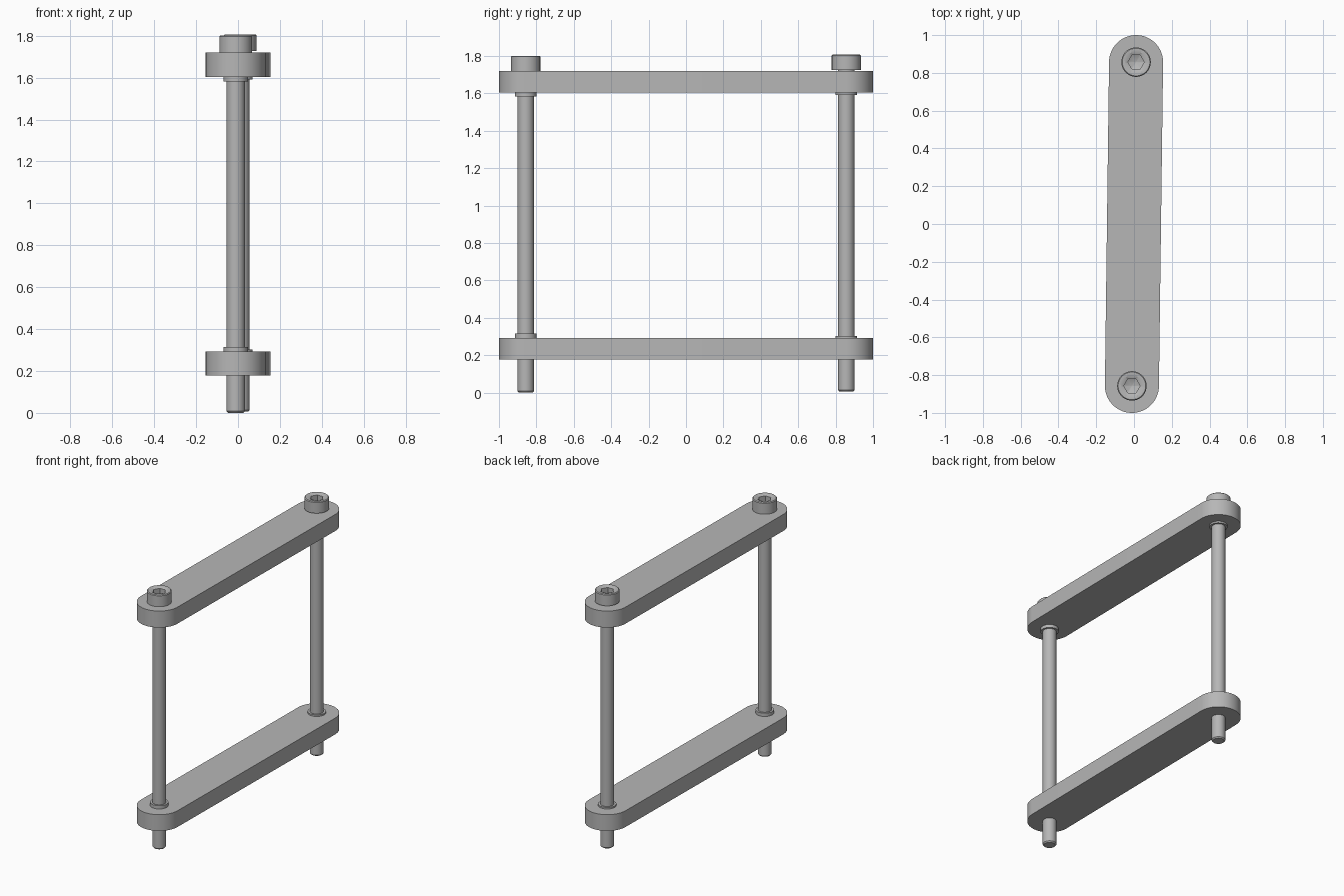
import bpy, bmesh, math

if "Cube" in bpy.data.objects:
    bpy.data.objects.remove(bpy.data.objects["Cube"], do_unlink=True)

# Single steel grey
steel = bpy.data.materials.new("steel_grey")
steel.use_nodes = True
GREY = (0.47, 0.47, 0.47, 1)
steel.diffuse_color = GREY
steel.node_tree.nodes["Principled BSDF"].inputs["Base Color"].default_value = GREY

SEGMENTS = 48
BAR_RADIUS = 0.143
BOLT_X, BOLT_Y = 0.011, 0.857


def finish(name, bm):
    bmesh.ops.recalc_face_normals(bm, faces=bm.faces)
    mesh = bpy.data.meshes.new(name)
    bm.to_mesh(mesh)
    bm.free()
    mesh.materials.append(steel)
    obj = bpy.data.objects.new(name, mesh)
    bpy.context.collection.objects.link(obj)
    bpy.ops.object.select_all(action="DESELECT")
    obj.select_set(True)
    bpy.context.view_layer.objects.active = obj
    bpy.ops.object.shade_smooth_by_angle(angle=math.radians(28))
    return obj


def hex_radius(radius, angle):
    """Distance from the centre to the edge of a hexagon."""
    turn = angle % (math.pi / 3) - math.pi / 6
    return radius * math.cos(math.pi / 6) / math.cos(turn)


def lathe(name, x, y, rings):
    """Loft rings of (radius, height, is_hexagon), closed at both ends."""
    bm = bmesh.new()
    loops = []
    for radius, z, is_hex in rings:
        loop = []
        for i in range(SEGMENTS):
            a = math.tau * i / SEGMENTS
            r = hex_radius(radius, a) if is_hex else radius
            loop.append(bm.verts.new((x + r * math.cos(a), y + r * math.sin(a), z)))
        loops.append(loop)
    for low, high in zip(loops, loops[1:]):
        for i in range(SEGMENTS):
            j = (i + 1) % SEGMENTS
            bm.faces.new((low[i], low[j], high[j], high[i]))
    bm.faces.new(loops[0])
    bm.faces.new(loops[-1])
    return finish(name, bm)


def bar(name, bottom, top):
    """Round-ended flat bar running between the two bolt axes."""
    bm = bmesh.new()
    lean = math.atan2(-BOLT_X, BOLT_Y)
    outline = []
    for end in (1, -1):
        for i in range(33):
            a = lean + math.pi * i / 32 + (0 if end > 0 else math.pi)
            outline.append(bm.verts.new((end * BOLT_X + BAR_RADIUS * math.cos(a),
                                         end * BOLT_Y + BAR_RADIUS * math.sin(a), bottom)))
    base = bm.faces.new(outline)
    extruded = bmesh.ops.extrude_face_region(bm, geom=[base], use_keep_orig=True)
    moved = [v for v in extruded["geom"] if isinstance(v, bmesh.types.BMVert)]
    bmesh.ops.translate(bm, verts=moved, vec=(0, 0, top - bottom))
    return finish(name, bm)


# Two parallel bars
bar("lower_bar", 0.178, 0.292)
bar("upper_bar", 1.604, 1.72)

# Socket-head bolts with retaining collars, the back one raised slightly
for side, sign, lift, low_top, high_bottom in (("front", -1, 0, 0.315, 1.582),
                                               ("back", 1, 0.006, 0.303, 1.592)):
    x, y = sign * BOLT_X, sign * BOLT_Y
    profile = [
        (0.037, 0, False), (0.044, 0.008, False),          # chamfered tip
        (0.044, 1.72, False), (0.078, 1.72, False),        # shank and head underside
        (0.078, 1.796, False), (0.073, 1.801, False),      # head rim
        (0.056, 1.801, False), (0.043, 1.793, True),       # countersink into hexagon
        (0.043, 1.75, True), (0.004, 1.735, False),        # socket and drill point
    ]
    lathe(side + "_bolt", x, y, [(r, z + lift, h) for r, z, h in profile])
    lathe(side + "_lower_collar", x, y, [(0.058, 0.28, False), (0.058, low_top, False)])
    lathe(side + "_upper_collar", x, y, [(0.058, high_bottom, False), (0.058, 1.62, False)])
